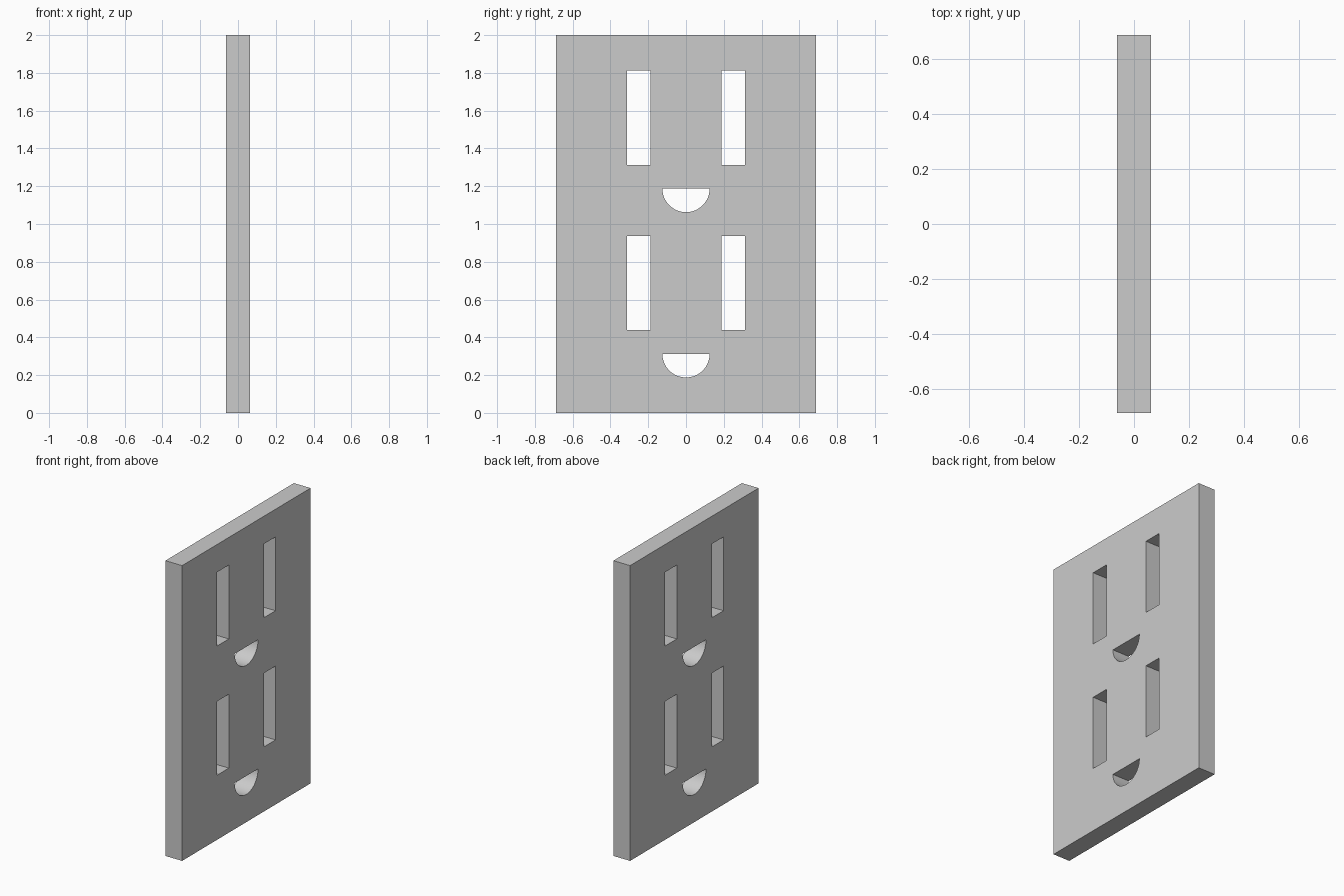
import bpy, bmesh
from math import pi, cos, sin, radians

if "Cube" in bpy.data.objects:
    bpy.data.objects.remove(bpy.data.objects["Cube"])

HALF_WIDTH, HEIGHT, HALF_THICK = 0.6875, 2.0, 0.0625

curve = bpy.data.curves.new("outlet_plate", "CURVE")
curve.dimensions = "2D"
curve.fill_mode = "BOTH"
curve.extrude = HALF_THICK


def outline(points):
    """Add one closed outline; inner outlines become holes."""
    spline = curve.splines.new("POLY")
    spline.points.add(len(points) - 1)
    for p, (y, z) in zip(spline.points, points):
        p.co = (y, z, 0, 1)
    spline.use_cyclic_u = True


def rectangle(y0, y1, z0, z1):
    outline([(y0, z0), (y1, z0), (y1, z1), (y0, z1)])


def half_round(z, radius, steps=32):
    angles = [pi + pi * i / steps for i in range(steps + 1)]
    outline([(radius * cos(a), z + radius * sin(a)) for a in angles])


# Plate outline
rectangle(-HALF_WIDTH, HALF_WIDTH, 0, HEIGHT)

# Two sockets: a pair of blade slots above a half-round ground hole
for base in (0.1875, 1.0625):
    for side in (-1, 1):
        y = 0.25 * side
        rectangle(y - 0.0625, y + 0.0625, base + 0.25, base + 0.75)
    half_round(base + 0.125, 0.125)

# Stand the plate upright, facing along x
plate = bpy.data.objects.new("outlet_plate", curve)
bpy.context.collection.objects.link(plate)
plate.rotation_euler = (pi / 2, 0, pi / 2)
bpy.context.view_layer.objects.active = plate
plate.select_set(True)
bpy.ops.object.convert(target="MESH")
plate = bpy.context.object

# Weld the faces to the walls and merge the flat triangles
bm = bmesh.new()
bm.from_mesh(plate.data)
bmesh.ops.remove_doubles(bm, verts=bm.verts, dist=1e-4)
bmesh.ops.recalc_face_normals(bm, faces=bm.faces)
bm.to_mesh(plate.data)
bm.free()
bpy.ops.object.shade_smooth_by_angle(angle=radians(30))
